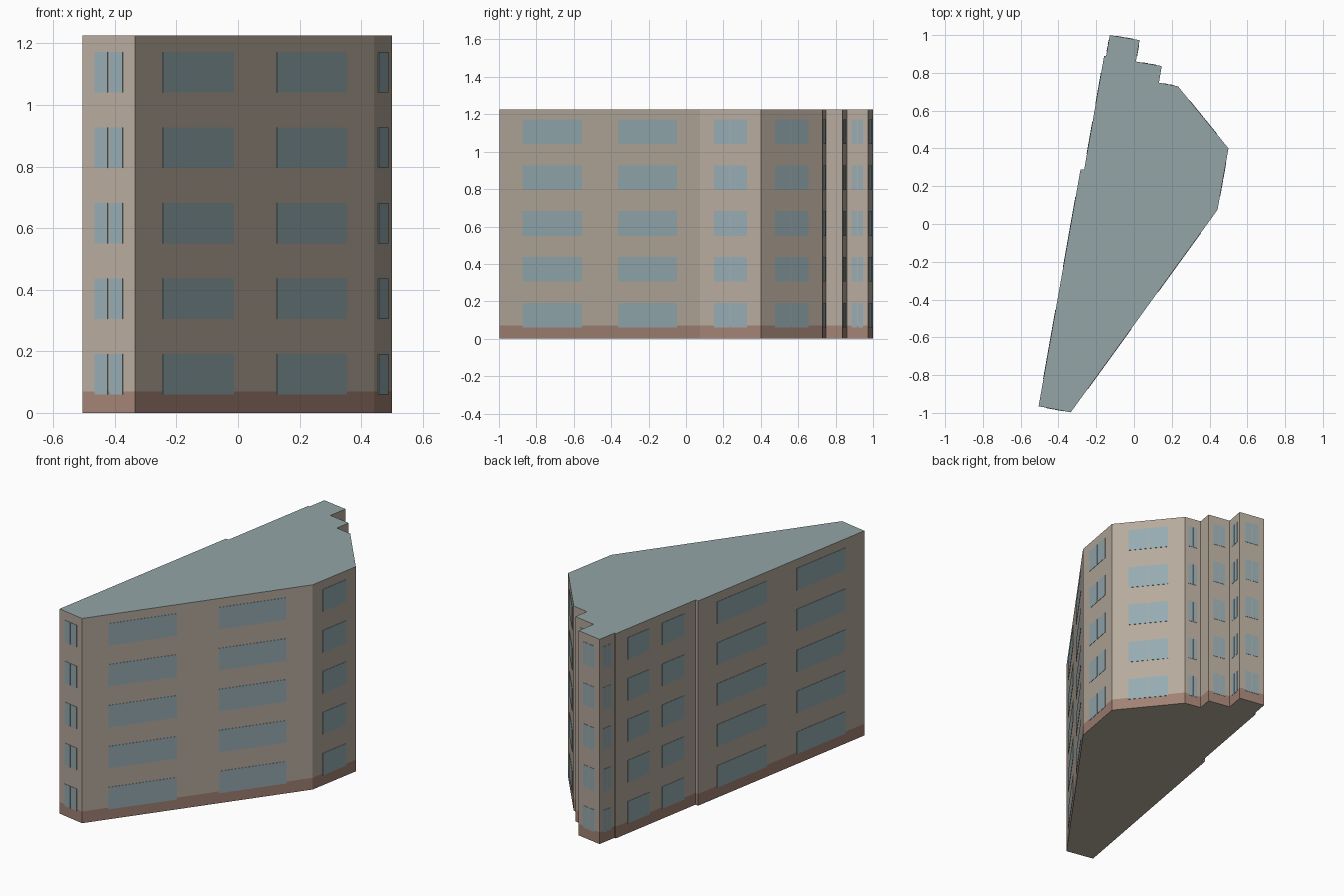
import bpy, bmesh
from mathutils import Vector

cube = bpy.data.objects.get("Cube")
if cube:
    bpy.data.objects.remove(cube, do_unlink=True)

HEIGHT, BASE_TOP = 1.225, 0.07
FLOORS, PITCH, SILL, WINDOW_H = 5, 0.245, 0.06, 0.132


def material(name, rgb):
    def linear(c):
        c /= 255
        return c / 12.92 if c < 0.04045 else ((c + 0.055) / 1.055) ** 2.4
    colour = (*[linear(c) for c in rgb], 1)
    mat = bpy.data.materials.new(name)
    mat.use_nodes = True
    mat.diffuse_color = colour
    node = next(n for n in mat.node_tree.nodes if n.type == 'BSDF_PRINCIPLED')
    node.inputs["Base Color"].default_value = colour
    node.inputs["Roughness"].default_value = 0.9
    return mat


wall_mat = material("tan wall", (182, 170, 156))
base_mat = material("brown base", (161, 130, 116))
roof_mat = material("grey roof", (147, 165, 166))
glass_mat = material("blue window", (149, 171, 177))


def make_object(name, bm, mats):
    bmesh.ops.recalc_face_normals(bm, faces=bm.faces)
    mesh = bpy.data.meshes.new(name)
    bm.to_mesh(mesh)
    bm.free()
    for m in mats:
        mesh.materials.append(m)
    obj = bpy.data.objects.new(name, mesh)
    bpy.context.collection.objects.link(obj)
    return obj


# Footprint corner, then the windows on the wall running to the next corner:
# (start, end) as fractions of the wall length
NARROW = [(0.23, 0.77)]
WIDE = [(0.115, 0.412), (0.593, 0.885)]
MEDIUM = [(0.15, 0.42), (0.58, 0.86)]
footprint = [
    ((-0.505, -0.965), NARROW),
    ((-0.335, -0.997), WIDE),
    ((0.442, 0.075), NARROW),
    ((0.50, 0.40), NARROW),
    ((0.233, 0.729), NARROW),
    ((0.132, 0.748), []),
    ((0.147, 0.836), NARROW),
    ((0.01, 0.86), NARROW),
    ((0.03, 0.973), NARROW),
    ((-0.128, 1.0), NARROW),
    ((-0.148, 0.888), []),
    ((-0.158, 0.89), MEDIUM),
    ((-0.264, 0.287), []),
    ((-0.283, 0.29), WIDE),
]
corners = [Vector((*p, 0)) for p, _ in footprint]

# Building body: footprint raised in a base course and a tall upper course
bm = bmesh.new()
rings = [[bm.verts.new((p.x, p.y, z)) for p in corners] for z in (0, BASE_TOP, HEIGHT)]
count = len(corners)
for level, slot in ((0, 1), (1, 0)):
    low, high = rings[level], rings[level + 1]
    for i in range(count):
        j = (i + 1) % count
        bm.faces.new((low[i], low[j], high[j], high[i])).material_index = slot
bm.faces.new(rings[0][::-1])
bm.faces.new(rings[2]).material_index = 2
make_object("building_body", bm, [wall_mat, base_mat, roof_mat])


# Windows: thin plates on each wall, repeated on every floor
def add_plate(bm, a, b, normal, z):
    up = Vector((0, 0, WINDOW_H))
    a, b = a + Vector((0, 0, z)), b + Vector((0, 0, z))
    front = [bm.verts.new(p + normal * 0.002) for p in (a, b, b + up, a + up)]
    back = [bm.verts.new(p - normal * 0.002) for p in (a, b, b + up, a + up)]
    bm.faces.new(front)
    bm.faces.new(back[::-1])
    for i in range(4):
        j = (i + 1) % 4
        bm.faces.new((front[i], back[i], back[j], front[j]))


for i, (_, windows) in enumerate(footprint):
    if not windows:
        continue
    start, end = corners[i], corners[(i + 1) % count]
    along = end - start
    length = along.length
    normal = along.cross(Vector((0, 0, 1))).normalized()
    bm = bmesh.new()
    for left, right in windows:
        panes = [(left, right)]
        if len(windows) == 1:
            # A slim mullion splits the single windows in two
            gap = (0.003 if length < 0.25 else 0.0015) / length
            mid = (left + right) / 2
            panes = [(left, mid - gap), (mid + gap, right)]
        for floor in range(FLOORS):
            for s, e in panes:
                add_plate(bm, start + along * s, start + along * e,
                          normal, SILL + floor * PITCH)
    make_object(f"wall_windows_{i + 1}", bm, [glass_mat])
